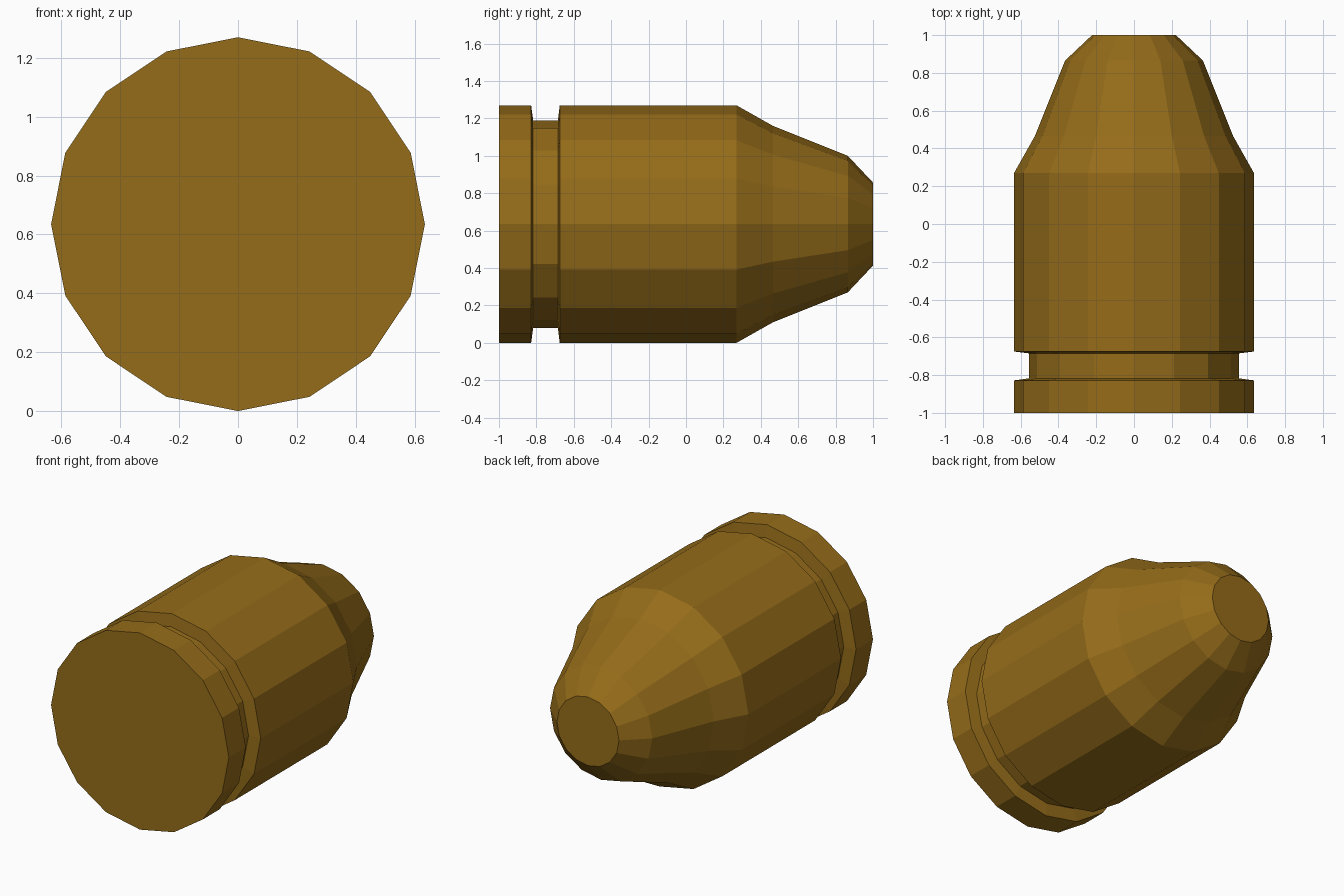
import bpy, bmesh
from math import sin, cos, pi

if "Cube" in bpy.data.objects:
    bpy.data.objects.remove(bpy.data.objects["Cube"])

SIDES = 16
AXIS_Z = 0.635

# Outline along the length: (y, radius)
PROFILE = [
    (-1.0, 0.635), (-0.828, 0.635),      # rim
    (-0.817, 0.555), (-0.685, 0.555),    # extractor groove
    (-0.675, 0.635), (0.27, 0.635),      # straight body
    (0.465, 0.525), (0.865, 0.365),      # tapered nose
    (1.0, 0.222),                        # flat tip
]

bm = bmesh.new()
rings = []
for y, r in PROFILE:
    angles = [2 * pi * i / SIDES for i in range(SIDES)]
    rings.append([bm.verts.new((r * cos(a), y, AXIS_Z + r * sin(a))) for a in angles])

# Side walls between neighbouring rings
for a, b in zip(rings, rings[1:]):
    for i in range(SIDES):
        j = (i + 1) % SIDES
        bm.faces.new((a[i], a[j], b[j], b[i]))

# Flat end caps
bm.faces.new(rings[0])
bm.faces.new(rings[-1])
bmesh.ops.recalc_face_normals(bm, faces=bm.faces)

mesh = bpy.data.meshes.new("cartridge")
bm.to_mesh(mesh)
bm.free()

brass = bpy.data.materials.new("brass")
brass.diffuse_color = (0.30, 0.15, 0.01, 1)
brass.use_nodes = True
brass.node_tree.nodes["Principled BSDF"].inputs["Base Color"].default_value = brass.diffuse_color
mesh.materials.append(brass)

cartridge = bpy.data.objects.new("cartridge", mesh)
bpy.context.collection.objects.link(cartridge)
